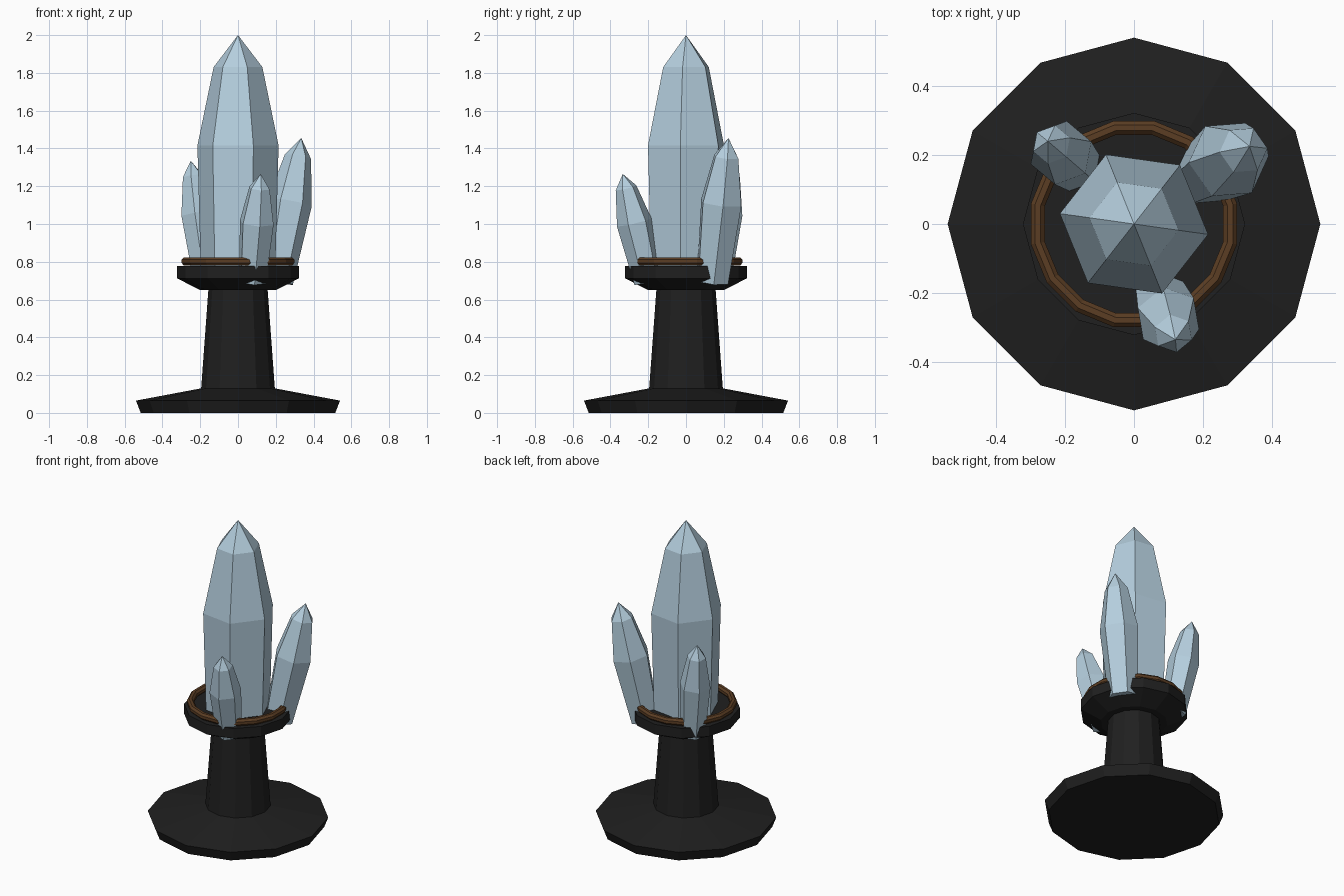
import bpy, bmesh, math
from mathutils import Vector, Matrix

if "Cube" in bpy.data.objects:
    bpy.data.objects.remove(bpy.data.objects["Cube"])


def material(name, rgb):
    m = bpy.data.materials.new(name)
    m.diffuse_color = (*rgb, 1)
    m.use_nodes = True
    m.node_tree.nodes["Principled BSDF"].inputs["Base Color"].default_value = m.diffuse_color
    return m


DARK = material("dark_iron", (0.014, 0.014, 0.014))
BRONZE = material("bronze_brown", (0.105, 0.047, 0.017))
ICE = material("pale_blue_crystal", (0.46, 0.62, 0.73))


def lathe(name, profile, sides, mat, phase=0.0, closed=False, matrix=None):
    """Sweep (radius, height) points around z; radius 0 makes a pointed tip."""
    bm = bmesh.new()
    rings = []
    for r, z in profile:
        if r == 0:
            rings.append([bm.verts.new((0, 0, z))] * sides)
            continue
        angles = [phase + math.tau * i / sides for i in range(sides)]
        rings.append([bm.verts.new((r * math.cos(a), r * math.sin(a), z)) for a in angles])
    pairs = list(zip(rings, rings[1:]))
    if closed:
        pairs.append((rings[-1], rings[0]))
    for low, high in pairs:
        for i in range(sides):
            j = (i + 1) % sides
            corners = [low[i], low[j], high[j], high[i]]
            bm.faces.new(list(dict.fromkeys(corners)))
    # Flat end caps
    if not closed:
        for ring in (rings[0], rings[-1]):
            if len(set(ring)) > 2:
                bm.faces.new(ring)
    bmesh.ops.recalc_face_normals(bm, faces=bm.faces)
    mesh = bpy.data.meshes.new(name)
    bm.to_mesh(mesh)
    bm.free()
    mesh.materials.append(mat)
    obj = bpy.data.objects.new(name, mesh)
    if matrix:
        obj.matrix_world = matrix
    bpy.context.collection.objects.link(obj)
    return obj


def crystal(name, root, tip, radius, phase, root_scale):
    """Six-sided crystal standing from root to tip."""
    root, tip = Vector(root), Vector(tip)
    axis = tip - root
    n = axis.length
    profile = [(radius * root_scale, 0), (radius, 0.55 * n), (radius * 0.6, 0.87 * n), (0, n)]
    turn = Vector((0, 0, 1)).rotation_difference(axis).to_matrix().to_4x4()
    return lathe(name, profile, 6, ICE, math.radians(phase),
                 matrix=Matrix.Translation(root) @ turn)


# Pedestal: foot, column and flared collar in one twelve-sided turning
lathe("pedestal", [(0.515, 0), (0.54, 0.065), (0.195, 0.13), (0.157, 0.65),
                   (0.20, 0.65), (0.322, 0.712), (0.322, 0.778)], 12, DARK)

# Ring lying on the collar
section = [(0.284 + 0.022 * math.cos(math.tau * k / 8 + math.pi / 8),
            0.802 + 0.023 * math.sin(math.tau * k / 8 + math.pi / 8)) for k in range(8)]
lathe("collar_ring", section, 16, BRONZE, math.pi / 16, closed=True)

# Crystal cluster
crystal("main_crystal", (0, 0, 0.70), (0, 0, 2.0), 0.217, -8, 0.91)
crystal("right_crystal", (0.20, 0.14, 0.695), (0.335, 0.225, 1.455), 0.118, 5, 0.78)
crystal("left_crystal", (-0.165, 0.165, 0.705), (-0.25, 0.24, 1.335), 0.094, 20, 0.8)
crystal("front_crystal", (0.075, -0.20, 0.695), (0.12, -0.335, 1.265), 0.095, 40, 0.8)
